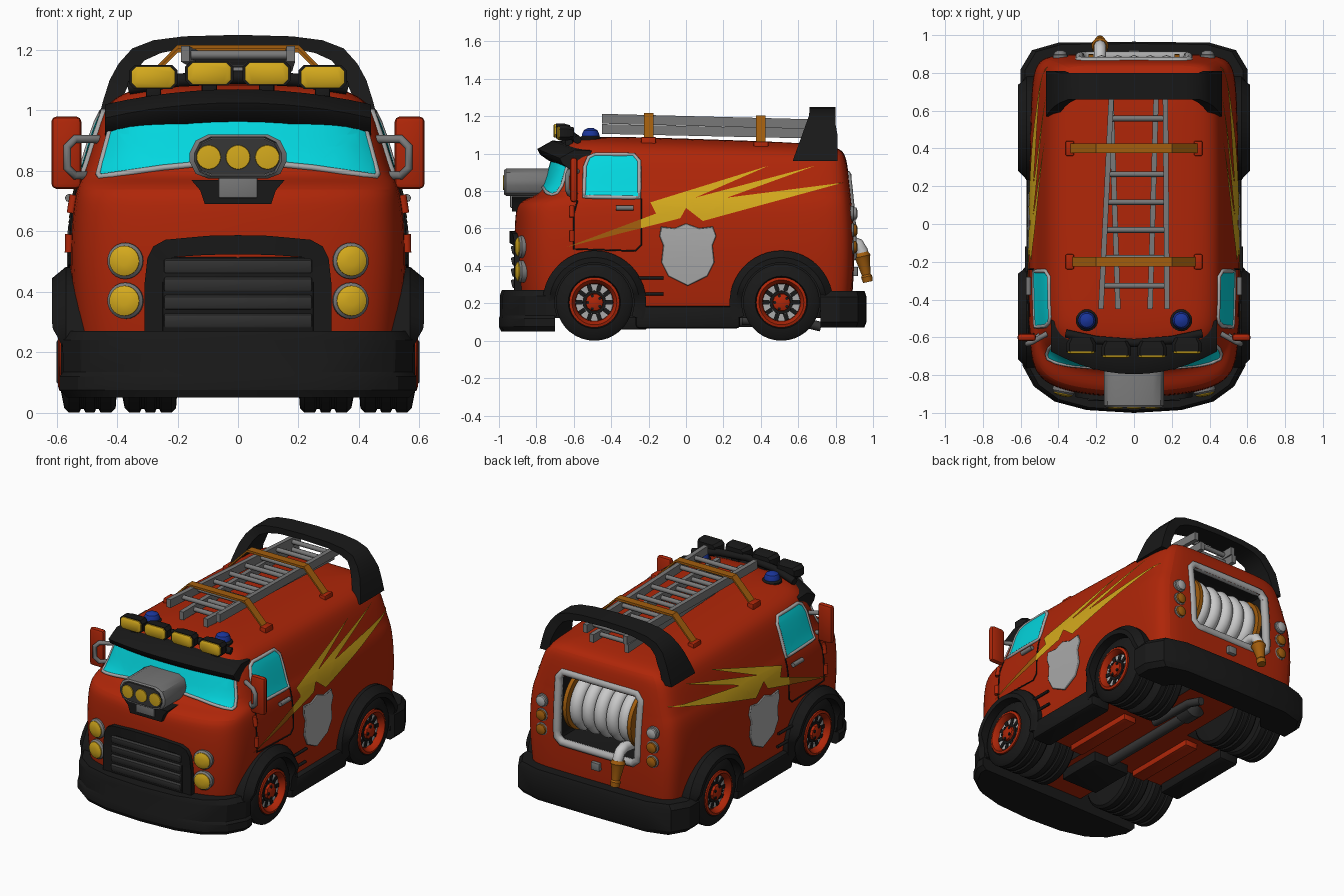
import bpy, bmesh, math
from mathutils import Vector, Euler
from mathutils.bvhtree import BVHTree

if "Cube" in bpy.data.objects:
    bpy.data.objects.remove(bpy.data.objects["Cube"])

def material(name, r, g, b):
    m = bpy.data.materials.new(name)
    m.diffuse_color = (r, g, b, 1)
    m.use_nodes = True
    m.node_tree.nodes["Principled BSDF"].inputs["Base Color"].default_value = m.diffuse_color
    return m

RED = material("red paint", .425, .019, .0025)
YELLOW = material("yellow", .66, .40, .012)
CYAN = material("cyan glass", .001, .68, .74)
BLACK = material("black rubber", .0095, .0095, .0095)
DARK = material("dark grey", .037, .037, .037)
GREY = material("mid grey", .19, .19, .19)
LIGHT = material("light grey", .40, .40, .40)
WHITE = material("white hose", .58, .58, .58)
BLUE = material("blue lamp", .010, .035, .32)
ORANGE = material("orange brown", .36, .11, .004)

def finish(name, bm, mat, mirror=False, recalc=True, angle=35):
    if recalc:
        bmesh.ops.recalc_face_normals(bm, faces=bm.faces)
    me = bpy.data.meshes.new(name)
    bm.to_mesh(me)
    bm.free()
    for m in (mat if isinstance(mat, list) else [mat]):
        me.materials.append(m)
    ob = bpy.data.objects.new(name, me)
    bpy.context.collection.objects.link(ob)
    bpy.ops.object.select_all(action='DESELECT')
    ob.select_set(True)
    bpy.context.view_layer.objects.active = ob
    bpy.ops.object.shade_smooth_by_angle(angle=math.radians(angle))
    if mirror:
        ob.modifiers.new("Mirror", 'MIRROR').use_clip = False
    return ob

def loft(name, rings, mat, mirror=False, index=0, angle=35):
    bm = bmesh.new()
    vs = [[bm.verts.new(p) for p in r] for r in rings]
    n = len(vs[0])
    for a, b in zip(vs, vs[1:]):
        for i in range(n):
            bm.faces.new((a[i], a[(i+1) % n], b[(i+1) % n], b[i]))
    bm.faces.new(vs[0][::-1])
    bm.faces.new(vs[-1])
    for f in bm.faces:
        f.material_index = index
    return finish(name, bm, mat, mirror, angle=angle)

def lathe(name, prof, loc, d, mat, mirror=False, seg=24, index=0):
    q = Vector(d).to_track_quat('Z', 'Y')
    turn = [2*math.pi*i/seg for i in range(seg)]
    rings = [[Vector(loc) + q @ Vector((r*math.cos(a), r*math.sin(a), h)) for a in turn] for h, r in prof]
    return loft(name, rings, mat, mirror, index)

def box(name, c, s, mat, mirror=False, bevel=.006, rot=(0, 0, 0), index=0):
    bm = bmesh.new()
    bmesh.ops.create_cube(bm, size=1)
    for v in bm.verts:
        v.co = Vector(v.co[i]*s[i] for i in range(3))
    if bevel:
        bmesh.ops.bevel(bm, geom=bm.edges[:], offset=bevel, segments=2, affect='EDGES', profile=.5)
    for v in bm.verts:
        v.co = Euler(rot).to_matrix() @ v.co + Vector(c)
    for f in bm.faces:
        f.material_index = index
    return finish(name, bm, mat, mirror)

def baked(ob):
    dg = bpy.context.evaluated_depsgraph_get()
    bm = bmesh.new()
    bm.from_mesh(bpy.data.meshes.new_from_object(ob.evaluated_get(dg)))
    bpy.data.objects.remove(ob)
    return bm

def tube(name, pts, r, mat, mirror=False, cyclic=False):
    cu = bpy.data.curves.new(name, 'CURVE')
    cu.dimensions, cu.bevel_depth, cu.bevel_resolution, cu.use_fill_caps = '3D', r, 2, True
    sp = cu.splines.new('POLY')
    sp.points.add(len(pts)-1)
    for p, c in zip(sp.points, pts):
        p.co = (*c, 1)
    sp.use_cyclic_u = cyclic
    ob = bpy.data.objects.new(name, cu)
    bpy.context.collection.objects.link(ob)
    return finish(name, baked(ob), mat, mirror, angle=50)

# body: rounded plan outline stacked over height (z, half width, front y, back y)
LEVELS = [(.12, .50, -.86, .86), (.13, .53, -.89, .88), (.30, .547, -.915, .895), (.50, .562, -.922, .902),
          (.68, .552, -.917, .892), (.745, .537, -.90, .885), (.772, .526, -.82, .882), (.80, .515, -.765, .88),
          (.97, .468, -.72, .862), (1.035, .425, -.68, .845), (1.072, .34, -.62, .80), (1.087, .2, -.45, .6), (1.09, .08, -.2, .3)]
FRONT = [(0, 0), (.35, .01), (.65, .035), (.85, .08), (.95, .15), (1, .27)]
BACK = [(1, .2), (.97, .07), (.88, .01), (.6, 0), (0, 0)]

def body_ring(z, w, yf, yb):
    k = w/.55
    half = [(f*w, yf+o*k) for f, o in FRONT] + [(w, yf+(yb-yf)*t) for t in (.42, .63)] + [(f*w, yb-o*k) for f, o in BACK]
    ring = half + [(-x, y) for x, y in half[-2:0:-1]]
    return [(x*(1-.03*max(0, y)), y, z - max(0, z-.9)*.17*(y+.3)) for x, y in ring]

raw = loft("body_raw", [body_ring(*l) for l in LEVELS], [RED, BLACK])
raw.modifiers.new("Smooth", 'SUBSURF').levels = 2
bpy.context.view_layer.update()
bvh = BVHTree.FromObject(raw, bpy.context.evaluated_depsgraph_get())
cutters = [lathe("well_cutter", [(0, .235), (.6, .235)], (.17, y, .205), (1, 0, 0), [RED, BLACK], True, 40, 1) for y in (-.49, .51)]
cutters.append(box("reel_cutter", (0, .80, .665), (.54, .5, .40), [RED, BLACK], index=1, bevel=.02))
for c in cutters:
    c.hide_render = True
    m = raw.modifiers.new("Cut", 'BOOLEAN')
    m.operation, m.object, m.solver = 'DIFFERENCE', c, 'EXACT'
bpy.context.view_layer.update()
finish("body", baked(raw), [RED, BLACK], recalc=False)
for c in cutters:
    bpy.data.objects.remove(c)

# plates and trims projected on the body
VIEW = {'side': lambda u, v: ((2, u, v), (-1, 0, 0)), 'front': lambda u, v: ((u, -2, v), (0, 1, 0)),
        'back': lambda u, v: ((u, 2, v), (0, -1, 0))}

def project(u, v, view, off):
    o, d = map(Vector, VIEW[view](u, v))
    hit = bvh.ray_cast(o, d)[0]
    return (hit if hit else o + d*1.5) - d*off

def plate(name, pts, view, mat, mirror=False, off=.007, rule=None):
    bm = bmesh.new()
    bm.faces.new([bm.verts.new((u, v, 0)) for u, v in pts])
    bmesh.ops.triangulate(bm, faces=bm.faces[:])
    for i in range(-25, 30):
        for n in ((1, 0, 0), (0, 1, 0)):
            bmesh.ops.bisect_plane(bm, geom=bm.verts[:]+bm.edges[:]+bm.faces[:], plane_co=Vector(n)*i*.04, plane_no=n)
    if rule:
        for f in bm.faces:
            f.material_index = rule(f.calc_center_median())
    for v in bm.verts:
        v.co = project(v.co.x, v.co.y, view, off)
    d = Vector(VIEW[view](0, 0)[1])
    bm.normal_update()
    bmesh.ops.reverse_faces(bm, faces=[f for f in bm.faces if f.normal.dot(d) > 0])
    return finish(name, bm, mat, mirror, recalc=False)

def trim(name, pts, view, r, mat, mirror=False, cyclic=True, off=.002):
    path = []
    for a, b in zip(pts, pts[1:] + (pts[:1] if cyclic else [])):
        n = max(1, int(math.dist(a, b)/.04))
        path += [project(a[0]+(b[0]-a[0])*i/n, a[1]+(b[1]-a[1])*i/n, view, off) for i in range(n)]
    if not cyclic:
        path.append(project(*pts[-1], view, off))
    return tube(name, path, r, mat, mirror, cyclic)

def sym(half):
    return half + [(-x, z) for x, z in half[::-1] if x > 0]

glass = sym([(0, .835), (.25, .81), (.455, .78), (.462, .79), (.42, .945), (.40, .96), (.2, .985), (0, .99)])
plate("windshield", glass, 'front', CYAN)
trim("windshield_frame", glass, 'front', .010, LIGHT)
win = [(-.545, .77), (-.25, .765), (-.25, .96), (-.28, .995), (-.49, .995), (-.52, .98), (-.54, .93)]
plate("side_window", win, 'side', CYAN, True)
trim("side_window_frame", win, 'side', .011, LIGHT, True)
trim("door_seam", [(-.58, .75), (-.6, .68), (-.6, .49), (-.27, .48), (-.24, .51), (-.24, .76)], 'side', .004, BLACK, True, False)
plate("lightning_stripe", [(-.64, .50), (-.16, .68), (-.19, .74), (.44, .935), (.05, .765), (.69, .935), (.22, .765),
      (.84, .845), (.09, .64), (0, .71), (-.03, .655)], 'side', [YELLOW, ORANGE], True, rule=lambda c: int(c.x < -.24))
shield = [(-.13, .605), (-.06, .595), (0, .62), (.07, .595), (.14, .605), (.155, .56), (.135, .51), (.145, .42),
          (.11, .35), (.01, .30), (-.09, .35), (-.125, .42), (-.115, .51), (-.135, .56)]
plate("side_shield", shield, 'side', LIGHT, True, .009)
trim("shield_rim", shield, 'side', .007, GREY, True)
trim("door_handle", [(-.375, .71), (-.28, .71)], 'side', .014, GREY, True, False, .015)
for z in (.25, .335):
    trim("side_step", [(-.26, z), (-.12, z)], 'side', .009, BLACK, True, False, .02)
for z in (.56, .69):
    trim("door_hinge", [(-.61, z-.03), (-.61, z+.03)], 'side', .014, RED, True, False, .008)

# bumpers
def bumper(name, half, y0, levels):
    ring = half + [(-x, y) for x, y in half[::-1] if x > 0]
    loft(name, [[(x*s, (y-y0)*s+y0, z) for x, y in ring] for z, s in levels], BLACK, angle=25)

bumper("front_bumper", [(0, -1), (.25, -.985), (.42, -.94), (.53, -.86), (.59, -.75), (.59, -.70), (.45, -.70)],
       -.70, [(.05, .96), (.075, 1), (.12, 1), (.135, .98), (.24, .985), (.27, .95)])
bumper("rear_bumper", [(0, .965), (.4, .96), (.54, .92), (.60, .82), (.60, .72), (.40, .72), (.33, .80), (0, .80)], .72,
       [(.07, .95), (.10, 1), (.235, 1), (.265, .96)])
box("side_sill", (.50, .01, .125), (.14, .56, .12), BLACK, True, .02)

# wheels, hubs and arches
for y, end in ((-.49, "front"), (.51, "rear")):
    tread = [(-.09, .12), (-.085, .19), (-.07, .205), (-.035, .205), (-.03, .194), (-.02, .194), (-.015, .205), (.015, .205),
             (.02, .194), (.03, .194), (.035, .205), (.07, .205), (.085, .19), (.095, .14), (.045, .125)]
    for x in (.29, .49):
        lathe(end + "_tyre", tread, (x, y, .205), (1, 0, 0), BLACK, True, 36)
    hub = (.49, y, .205)
    lathe(end + "_rim", [(.04, .13), (.1, .135), (.105, .12), (.08, .102), (.05, .10)], hub, (1, 0, 0), RED, True, 30)
    lathe(end + "_wheel_disc", [(.05, .1), (.068, .1)], hub, (1, 0, 0), LIGHT, True, 30)
    lathe(end + "_hub_ring", [(.06, .064), (.074, .062)], hub, (1, 0, 0), BLACK, True, 20)
    lathe(end + "_hub", [(.06, .05), (.09, .047), (.1, .025)], hub, (1, 0, 0), RED, True, 10)
    for i in range(10):
        a = math.tau*i/10
        box(end + "_spoke_gap", (.558, y+.081*math.cos(a), .205+.081*math.sin(a)), (.010, .036, .024), BLACK, True, 0, (a, 0, 0))
        if i % 2:
            lathe(end + "_bolt", [(.08, .009), (.1, .009)], (.49, y+.036*math.cos(a), .205+.036*math.sin(a)), (1, 0, 0), BLACK, True, 6)
    arch_rings = []
    for i in range(29):
        a = math.radians(-20+220*i/28)
        w = .575+.04*min(1, max(0, math.sin(a)*3))
        arch_rings.append([(x, y+r*math.cos(a), .205+r*math.sin(a)) for r, x in
                           ((.212, .45), (.212, w-.003), (.24, w), (.277, .57), (.277, .45))])
    loft(end + "_wheel_arch", arch_rings, BLACK, True)
    lathe(end + "_axle", [(-.3, .03), (.3, .03)], (0, y, .205), (1, 0, 0), DARK)

# underside
box("gearbox", (0, -.36, .10), (.26, .3, .08), BLACK)
lathe("drive_shaft", [(-.4, .032), (.50, .032)], (0, 0, .105), (0, 1, 0), DARK)
lathe("differential", [(-.09, .03), (-.05, .08), (.05, .08), (.09, .03)], (0, .51, .15), (0, 1, 0), DARK)
tube("exhaust_pipe", [(.09, .30, .11), (.09, .62, .10), (.08, .72, .075)], .026, DARK)
box("chassis_rail", (.24, 0, .11), (.09, .5, .05), RED, True)

# grille and roll bar: arches given as outer and inner points
def arch(name, pts, yr, mat):
    full = pts + [(-a, b, -c, d) for a, b, c, d in pts[-2::-1]]
    loft(name, [[(a, yr(a, b)[0], b), (a, yr(a, b)[1], b), (c, yr(a, b)[1], d), (c, yr(a, b)[0], d)] for a, b, c, d in full], mat, angle=40)

arch("grille_frame", [(.31, .26, .25, .26), (.31, .42, .25, .42), (.30, .51, .245, .48), (.28, .55, .235, .505), (.24, .572, .21, .515),
     (.1, .585, .1, .522), (0, .587, 0, .523)], lambda x, z: (-.945+.3*x*x, -.84), BLACK)
box("grille_back", (0, -.88, .39), (.5, .08, .25), BLACK)
for z in (.485, .425, .365, .305):
    box("grille_slat", (0, -.92, z), (.49, .025, .045), DARK, rot=(.25, 0, 0))
arch("roll_bar", [(.465, .96, .40, .96), (.447, 1.03, .387, 1.03), (.425, 1.10, .365, 1.08), (.395, 1.155, .343, 1.125),
     (.35, 1.205, .31, 1.165), (.28, 1.232, .255, 1.19), (.18, 1.245, .17, 1.207), (0, 1.25, 0, 1.213)],
     lambda x, z: (.57+.09*min(1, (z-.96)/.25), .81-.01*(z > 1.1)), BLACK)

# headlights and tail lights
for z in (.37, .502):
    d = (.2, -1, 0)
    lathe("headlight_ring", [(-.03, .06), (.02, .06), (.03, .05)], (.37, -.868, z), d, GREY, True)
    lathe("headlight", [(0, .051), (.035, .050), (.042, .035), (.045, .015)], (.37, -.868, z), d, YELLOW, True)
for z, m in ((.68, LIGHT), (.59, ORANGE), (.50, ORANGE)):
    lathe("tail_light_ring", [(-.03, .04), (.01, .04), (.014, .033)], (.39, .885, z), (0, 1, 0), GREY, True, 16)
    lathe("tail_light", [(0, .034), (.025, .032), (.033, .015)], (.39, .885, z), (0, 1, 0), m, True, 16)

# hood scoop with three lamps
oval = sym([(0, .92), (.10, .92), (.14, .90), (.16, .86), (.16, .83), (.14, .79), (.10, .775), (0, .775)])
loft("hood_scoop", [[(x*s, y, .845+(z-.845)*s) for x, z in oval] for y, s in ((-.945, .86), (-.972, .9), (-.962, 1), (-.74, 1), (-.69, .85))], GREY)
loft("scoop_face", [[(x*.86, y, .845+(z-.845)*.82) for x, z in oval] for y in (-.972, -.94)], DARK)
for x in (-.097, 0, .097):
    lathe("scoop_lamp", [(0, .041), (.008, .039), (.010, .02)], (x, -.969, .845), (0, -1, 0), YELLOW)
box("scoop_neck", (0, -.85, .76), (.13, .18, .1), GREY)
loft("scoop_base", [[(a*w, y, z) for a, y in ((-1, -.93), (1, -.93), (1, -.76), (-1, -.76))] for z, w in ((.69, .11), (.735, .125), (.77, .155))], BLACK)

# visor, roof lamps, beacons
visor = []
for i in range(-6, 7):
    t = i/6
    y, z = -.795+.12*t*t, 1.025-.05*t*t
    visor.append([(.44*t, y+a, z+b) for a, b in ((0, 0), (.015, -.03), (.06, -.062), (.14, -.05), (.17, .04), (.08, .045))])
loft("sun_visor", visor, BLACK)
tube("roof_lamp_bar", [(-.36, -.58, 1.075), (-.2, -.615, 1.10), (0, -.63, 1.11), (.2, -.615, 1.10), (.36, -.58, 1.075)], .022, BLACK)
for x, z, y in ((.28, 1.11, -.635), (.095, 1.122, -.655)):
    octo = [(-.08, -.022), (-.062, -.04), (.062, -.04), (.08, -.022), (.08, .022), (.062, .04), (-.062, .04), (-.08, .022)]
    loft("roof_lamp_housing", [[(x+a*s, y+d, z+b*s) for a, b in octo] for d, s in ((-.04, 1), (.0, 1), (.035, .75))], BLACK, True)
    loft("roof_lamp", [[(x+a*s, y+d, z+b*s) for a, b in octo] for d, s in ((-.035, .9), (-.048, .9), (-.054, .75))], YELLOW, True)
    box("roof_lamp_foot", (x, y+.01, z-.05), (.05, .04, .06), BLACK, True)
lathe("beacon_base", [(0, .058), (.04, .058), (.05, .045)], (.25, -.51, 1.045), (0, 0, 1), BLACK, True)
lathe("beacon", [(.04, .047), (.06, .046), (.08, .037), (.092, .015)], (.25, -.51, 1.045), (0, 0, 1), BLUE, True)

# side mirrors
box("side_mirror", (.568, -.60, .86), (.10, .04, .24), RED, True, .018)
tube("mirror_bracket", [(.46, -.58, .905), (.54, -.625, .905), (.565, -.635, .88), (.565, -.635, .81), (.54, -.625, .785),
     (.49, -.58, .785)], .014, GREY, True)

# ladders and straps
def rail(a, b, w, h):
    loft("ladder_rail", [[(p[0]+i*w, p[1], p[2]+j*h) for i, j in ((-1, -1), (1, -1), (1, 1), (-1, 1))] for p in (a, b)], GREY)

for z0, z1, l0, l1, r0, r1 in ((1.187, 1.155, -.175, -.115, .175, .165), (1.132, 1.105, -.085, -.125, .085, .12)):
    for x0, x1 in ((l0, l1), (r0, r1)):
        rail((x0, -.45, z0), (x1, .78, z1), .014, .026)
    for i in range(8):
        t = .1+i*.12
        y, z = -.45+1.23*t, z0+(z1-z0)*t
        tube("ladder_rung", [(l0+(l1-l0)*t, y, z), (r0+(r1-r0)*t, y, z)], .015, GREY)
for y, dz in ((-.20, 0), (.40, -.012)):
    path = [(-.34, 1.075), (-.2, 1.217), (.2, 1.217), (.34, 1.075)]
    loft("ladder_strap", [[(x, y-.025, z+dz), (x, y+.025, z+dz), (x, y+.025, z+dz-.014), (x, y-.025, z+dz-.014)] for x, z in path], ORANGE)
    box("strap_foot", (.34, y, 1.06+dz*2), (.045, .08, .06), RED, True, .008)

# rear hose reel
frame = sym([(0, .45), (.25, .45), (.285, .48), (.29, .85), (.26, .885), (0, .885)])
trim("reel_frame", frame, 'back', .025, LIGHT, off=-.010)
lathe("reel_drum", [(-.25, .12), (.25, .12)], (0, .72, .67), (1, 0, 0), GREY)
lathe("reel_disc", [(0, .185), (.025, .185)], (.215, .715, .67), (1, 0, 0), ORANGE, True, 32)
for i in range(5):
    ring = [(.715+.135*math.cos(a), .67+.135*math.sin(a)) for a in (math.tau*k/32 for k in range(32))]
    tube("hose_coil", [(-.172+.086*i, y, z) for y, z in ring], .045, WHITE, cyclic=True)
tube("hose_end", [(-.18, .80, .52), (-.18, .88, .53), (-.18, .92, .515), (-.18, .94, .48), (-.18, .945, .45)], .033, WHITE)
lathe("hose_nozzle", [(0, .036), (.02, .045), (.035, .038), (.12, .024), (.13, .03), (.16, .026)], (-.18, .938, .47), (0, .22, -1), ORANGE)
box("rear_latch", (0, .905, .37), (.06, .03, .05), GREY)
